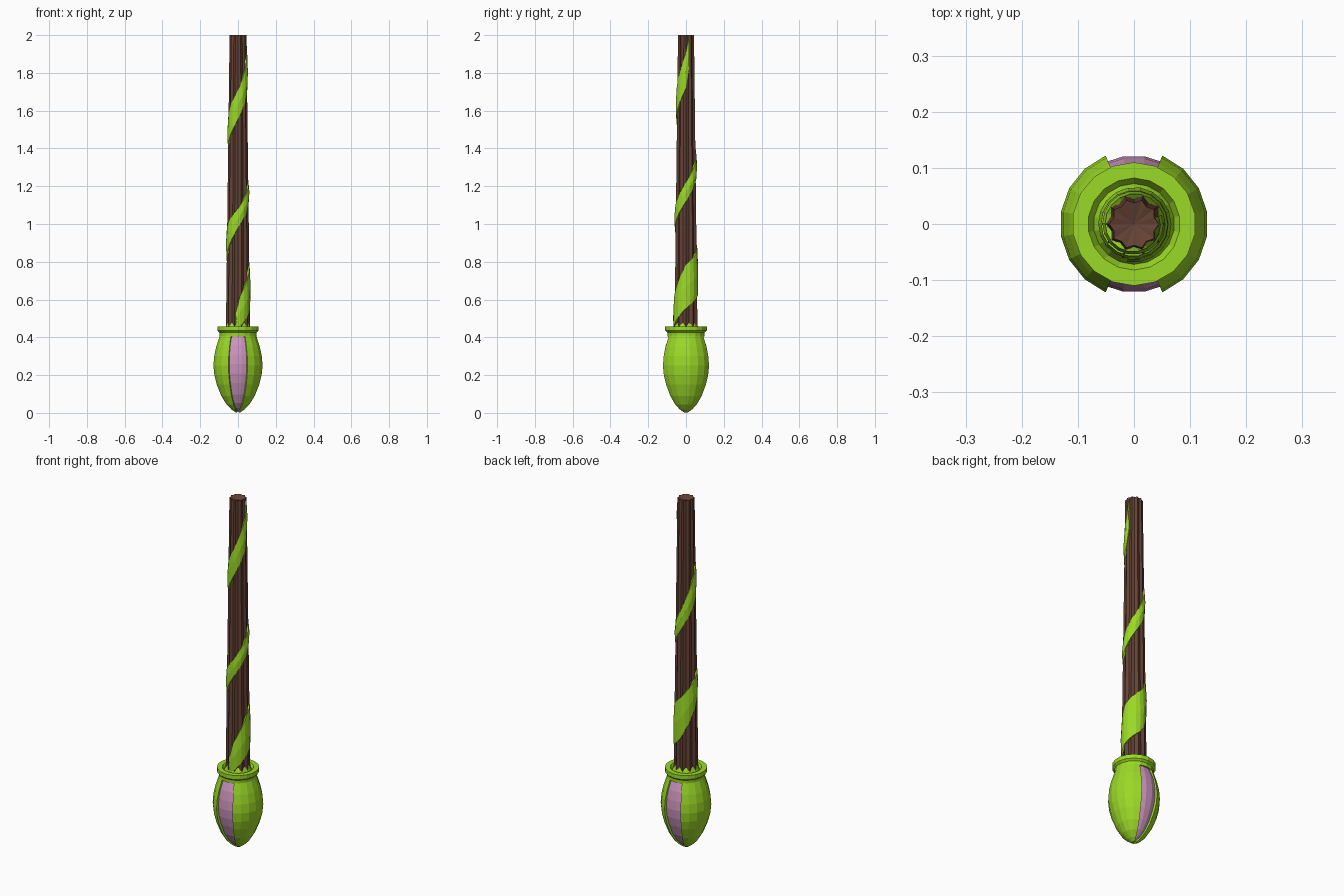
import bpy, bmesh
from math import sin, cos, radians, pi

if "Cube" in bpy.data.objects:
    bpy.data.objects.remove(bpy.data.objects["Cube"])


def material(name, rgb):
    m = bpy.data.materials.new(name)
    m.diffuse_color = (*rgb, 1)
    m.use_nodes = True
    m.node_tree.nodes["Principled BSDF"].inputs["Base Color"].default_value = m.diffuse_color
    return m


GREEN = material("leaf green", (0.33, 0.70, 0.02))
BROWN = material("bark brown", (0.13, 0.055, 0.035))
PINK = material("petal pink", (0.62, 0.30, 0.52))


def sweep(name, rings, mat, loop_ring=True, loop_path=False, caps=True):
    """Skin a list of equal-length point rings into a flat-shaded mesh."""
    bm = bmesh.new()
    vs = [[bm.verts.new(p) for p in ring] for ring in rings]
    n, m = len(vs), len(vs[0])
    for i in range(n if loop_path else n - 1):
        a, b = vs[i], vs[(i + 1) % n]
        for j in range(m if loop_ring else m - 1):
            k = (j + 1) % m
            bm.faces.new((a[j], a[k], b[k], b[j]))
    if caps and not loop_path:
        bm.faces.new(vs[0])
        bm.faces.new(vs[-1])
    bmesh.ops.remove_doubles(bm, verts=bm.verts, dist=1e-5)
    bmesh.ops.recalc_face_normals(bm, faces=bm.faces)
    me = bpy.data.meshes.new(name)
    bm.to_mesh(me)
    bm.free()
    ob = bpy.data.objects.new(name, me)
    bpy.context.collection.objects.link(ob)
    me.materials.append(mat)
    return ob


def lathe(name, profile, mat, angles, full=True, closed=True):
    rings = [[(r * cos(a), r * sin(a), z) for r, z in profile] for a in angles]
    return sweep(name, rings, mat, closed, full, not full)


def full_turn(n):
    return [2 * pi * (i + 0.5) / n for i in range(n)]


# Bud: two green shell halves with slits at front and back
OUTER = [(0.012, 0.003), (0.035, 0.018), (0.062, 0.045), (0.09, 0.09), (0.114, 0.15),
         (0.127, 0.20), (0.132, 0.25), (0.128, 0.30), (0.117, 0.35), (0.097, 0.412)]
INNER = [(max(r - 0.018, 0.002), z + 0.014 * (z < 0.1)) for r, z in OUTER]
HALF = 67.5
for side, base in (("right", 0), ("left", 180)):
    arc = [radians(base - HALF + 2 * HALF * i / 7) for i in range(8)]
    lathe("bud_shell_" + side, OUTER + INNER[::-1], GREEN, arc, full=False)

# Pink petals showing through the slits
petal = [(0, 0.008)] + [(r * 0.925, z + 0.008) for r, z in OUTER[:-1]] + [(0.088, 0.41), (0, 0.415)]
lathe("petal_core", petal, PINK, full_turn(20), closed=False)

# Flared collar on top of the bud
collar = [(0.098, 0.405), (0.099, 0.425), (0.110, 0.435), (0.110, 0.458),
          (0.082, 0.458), (0.072, 0.44), (0.052, 0.482), (0.03, 0.482), (0.03, 0.405)]
lathe("collar", collar, GREEN, full_turn(18))


# Fluted tapering stick
def stick_radius(z):
    return 0.064 - 0.0125 * (z - 0.44)


POINTS = 10


def star(z, scale=1.0):
    r = stick_radius(z) * scale
    return [(r * (1 if i % 2 == 0 else 0.85) * cos(pi * i / POINTS),
             r * (1 if i % 2 == 0 else 0.85) * sin(pi * i / POINTS), z) for i in range(2 * POINTS)]


levels = [0.43, 0.75, 1.1, 1.4, 1.7, 2.0]
sweep("stick", [star(z) for z in levels] + [[(0, 0, 1.988)] * (2 * POINTS)],
      BROWN, caps=False)

# Vine ribbon: (turn angle, centre height, height of band)
KEYS = [(-100, 0.49, 0.08), (-90, 0.52, 0.15), (0, 0.67, 0.23), (90, 0.75, 0.24),
        (180, 0.90, 0.16), (270, 1.03, 0.10), (360, 1.17, 0.10), (450, 1.31, 0.11),
        (540, 1.49, 0.17), (630, 1.63, 0.15), (720, 1.81, 0.18), (738, 1.90, 0.17)]


def vine_at(angle):
    for (a0, z0, h0), (a1, z1, h1) in zip(KEYS, KEYS[1:]):
        if angle <= a1:
            t = (angle - a0) / (a1 - a0)
            return z0 + (z1 - z0) * t, h0 + (h1 - h0) * t


rings = []
for step in range(43):
    angle = -100 + 838 * step / 42
    zc, h = vine_at(angle)
    a = radians(angle)
    ring = []
    for dz, dr in ((-0.5, 0.0), (0.0, 0.004), (0.5, 0.0), (0.5, -0.012), (-0.5, -0.012)):
        z = zc + dz * h
        r = stick_radius(z) + 0.0015 + dr
        ring.append((r * cos(a), r * sin(a), z))
    rings.append(ring)
sweep("vine", rings, GREEN)
